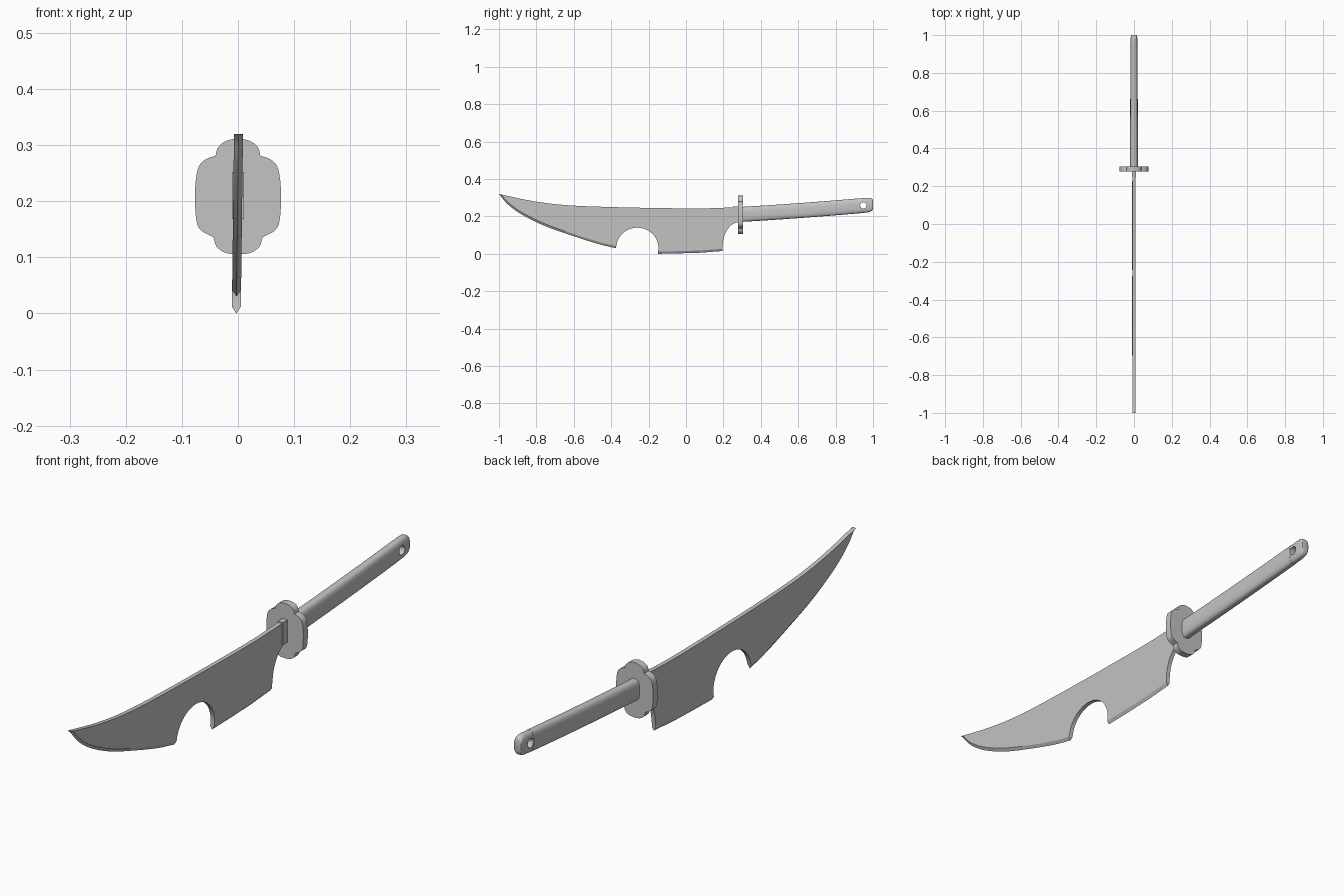
import bpy, bmesh, math
from mathutils import Vector

cube = bpy.data.objects.get("Cube")
if cube:
    bpy.data.objects.remove(cube, do_unlink=True)

steel = bpy.data.materials.new("plain_grey")
steel.use_nodes = True
GREY = (0.55, 0.55, 0.55, 1)
steel.diffuse_color = GREY
steel.node_tree.nodes["Principled BSDF"].inputs["Base Color"].default_value = GREY


def spline(points, steps=4):
    """Smooth curve passing through 2D points."""
    p = [Vector(q) for q in points]
    p = [2 * p[0] - p[1]] + p + [2 * p[-1] - p[-2]]
    out = []
    for a, b, c, d in zip(p, p[1:], p[2:], p[3:]):
        for i in range(steps):
            t = i / steps
            out.append(0.5 * (2 * b + (c - a) * t + (2 * a - 5 * b + 4 * c - d) * t ** 2
                              + (3 * b - a - 3 * c + d) * t ** 3))
    return out + [p[-2]]


def loft(name, rings):
    """Skin a list of closed rings and cap both ends."""
    bm = bmesh.new()
    loops = [[bm.verts.new(v) for v in ring] for ring in rings]
    n = len(loops[0])
    for a, b in zip(loops, loops[1:]):
        for i in range(n):
            j = (i + 1) % n
            bm.faces.new((a[i], a[j], b[j], b[i]))
    caps = [bm.faces.new(loops[0]), bm.faces.new(loops[-1])]
    bmesh.ops.triangulate(bm, faces=caps)
    bmesh.ops.recalc_face_normals(bm, faces=bm.faces)
    mesh = bpy.data.meshes.new(name)
    bm.to_mesh(mesh)
    bm.free()
    mesh.materials.append(steel)
    obj = bpy.data.objects.new(name, mesh)
    bpy.context.collection.objects.link(obj)
    return obj


def smooth(obj, angle=30):
    bpy.ops.object.select_all(action="DESELECT")
    obj.select_set(True)
    bpy.context.view_layer.objects.active = obj
    bpy.ops.object.shade_smooth_by_angle(angle=math.radians(angle))


# Blade: outline as (y, z); belly and heel get a ground cutting edge
spine = spline([(0.29, 0.25), (0.1, 0.243), (-0.1, 0.244), (-0.4, 0.25),
                (-0.65, 0.261), (-0.83, 0.284), (-1, 0.32)])
belly = spline([(-1, 0.32), (-0.95, 0.262), (-0.87, 0.205), (-0.75, 0.147),
                (-0.6, 0.094), (-0.47, 0.053), (-0.375, 0.03)])[1:]
notch = [Vector((-0.26 + 0.113 * math.cos(a), 0.03 + 0.11 * math.sin(a)))
         for a in (math.pi * (1 - i / 20) for i in range(1, 21))]
heel = [Vector(p) for p in ((-0.15, 0), (-0.05, 0.002), (0.08, 0.006), (0.195, 0.015))]
ricasso = spline([(0.195, 0.04), (0.203, 0.09), (0.225, 0.135),
                  (0.255, 0.162), (0.29, 0.17)])

outline = [(p, False) for p in spine] + [(p, True) for p in belly]
outline += [(p, False) for p in notch] + [(p, True) for p in heel]
outline += [(p, False) for p in ricasso]


def blade_ring(x):
    lift = 0.012 if x else 0
    ring = []
    for p, sharp in outline:
        z = p.y + (lift if sharp else 0)
        lean = 0.001 + (z - 0.32) * 0.0125
        ring.append((x + lean, p.x, z))
    return ring


smooth(loft("blade", [blade_ring(x) for x in (-0.008, 0, 0.008)]), 25)

# Collar between blade and guard
bpy.ops.mesh.primitive_cube_add(size=1, location=(0, 0.268, 0.21))
collar = bpy.context.object
collar.name = "blade_collar"
collar.scale = (0.022, 0.036, 0.084)
collar.data.materials.append(steel)

# Guard: lobed plate, mirrored half profile as (x, z)
top_lobe = spline([(0, 0.312), (0.02, 0.308), (0.035, 0.297), (0.04, 0.281)])
side_lobe = spline([(0.04, 0.281), (0.057, 0.275), (0.07, 0.262), (0.0755, 0.235),
                    (0.0765, 0.205), (0.075, 0.172), (0.068, 0.15), (0.044, 0.136)])
low_lobe = spline([(0.044, 0.136), (0.038, 0.119), (0.022, 0.108), (0, 0.105)])
half = top_lobe + side_lobe[1:] + low_lobe[1:]
profile = half + [Vector((-p.x, p.y)) for p in half[-2:0:-1]]
smooth(loft("guard", [[(p.x, y, p.y) for p in profile] for y in (0.278, 0.305)]))


# Grip and pommel: rounded flat sections along a gently rising line
def axis(y):
    t = (y - 0.3) / 0.63
    return 0.211 + 0.037 * t + 0.009 * t * t


def section(y, half_width, half_height, sides=32):
    ring = []
    for i in range(sides):
        a = math.tau * i / sides
        c, s = math.cos(a), math.sin(a)
        ring.append((half_width * math.copysign(abs(c) ** 0.65, c), y,
                     axis(y) + half_height * math.copysign(abs(s) ** 0.75, s)))
    return ring


grip = loft("grip", [section(0.3 + 0.63 * i / 8, 0.021 - 0.002 * i / 8, 0.04)
                     for i in range(9)])
pommel = loft("pommel", [section(y, w, h) for y, w, h in (
    (0.928, 0.018, 0.0395), (0.965, 0.018, 0.0395), (0.982, 0.0175, 0.038),
    (0.992, 0.017, 0.034), (0.998, 0.016, 0.028), (1.0, 0.015, 0.022))])

# Cord hole through the end of the handle
bpy.ops.mesh.primitive_cylinder_add(vertices=24, radius=0.017, depth=0.2,
                                    location=(0, 0.948, 0.259),
                                    rotation=(0, math.pi / 2, 0))
cutter = bpy.context.object
cutter.name = "hole_cutter"
cutter.hide_render = True
for part in (grip, pommel):
    bpy.context.view_layer.objects.active = part
    cut = part.modifiers.new("cord_hole", "BOOLEAN")
    cut.operation = "DIFFERENCE"
    cut.solver = "EXACT"
    cut.object = cutter
    bpy.ops.object.modifier_apply(modifier=cut.name)
    smooth(part, 40)
bpy.data.objects.remove(cutter, do_unlink=True)
